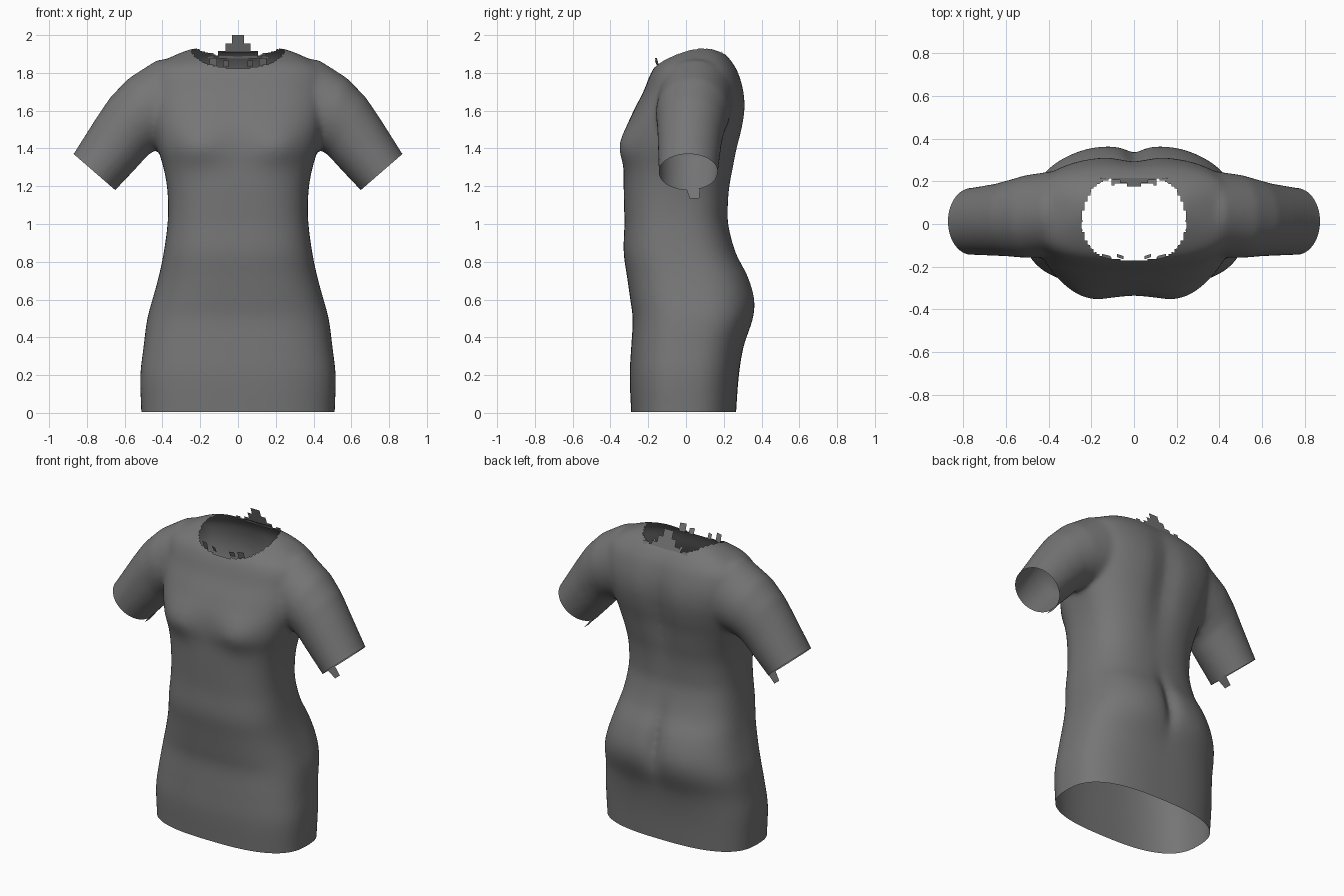
import bpy, bmesh, math
from mathutils import Vector

if "Cube" in bpy.data.objects:
    bpy.data.objects.remove(bpy.data.objects["Cube"])

fabric = bpy.data.materials.new("grey fabric")
fabric.diffuse_color = (0.18, 0.18, 0.18, 1)
fabric.use_nodes = True
fabric.node_tree.nodes["Principled BSDF"].inputs["Base Color"].default_value = fabric.diffuse_color


def gauss(d, w):
    return math.exp(-(d / w) ** 2)


def sample(rows, t):
    """Smooth interpolation of profile rows keyed by their first value."""
    def slope(i):
        a, b = rows[max(i - 1, 0)], rows[min(i + 1, len(rows) - 1)]
        return [(q - p) / (b[0] - a[0]) for p, q in zip(a, b)]
    i = max(k for k in range(len(rows) - 1) if rows[k][0] <= t)
    a, b = rows[i], rows[i + 1]
    h = b[0] - a[0]
    s = (t - a[0]) / h
    return [(2*s**3 - 3*s*s + 1) * p + (s**3 - 2*s*s + s) * h * m
            + (3*s*s - 2*s**3) * q + (s**3 - s*s) * h * n
            for p, q, m, n in zip(a, b, slope(i), slope(i + 1))][1:]


def loft(bm, rings):
    """Closed skin over a list of point rings."""
    vs = [[bm.verts.new(p) for p in r] for r in rings]
    n = len(vs[0])
    for a, b in zip(vs, vs[1:]):
        for i in range(n):
            bm.faces.new((a[i], a[(i+1) % n], b[(i+1) % n], b[i]))
    bm.faces.new(vs[0][::-1])
    bm.faces.new(vs[-1])


# Torso profile: height, half width, front y, back y
TORSO = [(-0.1, .51, -.285, .26), (0, .512, -.29, .265), (.2, .517, -.298, .28),
         (.35, .50, -.29, .305), (.5, .48, -.282, .352), (.6, .453, -.295, .36),
         (.72, .42, -.312, .33), (.85, .393, -.33, .265), (1, .373, -.326, .225),
         (1.1, .37, -.328, .225), (1.2, .376, -.33, .235), (1.3, .395, -.33, .255),
         (1.4, .425, -.333, .275), (1.5, .45, -.318, .30), (1.6, .47, -.277, .315),
         (1.7, .48, -.226, .309), (1.8, .47, -.185, .28), (1.85, .42, -.15, .252),
         (1.9, .32, -.07, .21), (1.93, .24, .0, .16)]


def torso_ring(z, n=96):
    w, f, b = sample(TORSO, z)
    mid, half, e = (f + b) / 2, (b - f) / 2, 2 / 2.7
    ring = []
    for i in range(n):
        a = 2 * math.pi * i / n
        c, s = math.cos(a), math.sin(a)
        x = w * math.copysign(abs(c) ** e, c)
        y = mid + half * math.copysign(abs(s) ** e, s)
        if s < 0:   # bust
            y -= .035 * gauss(abs(x) - .22, .13) * gauss(z - 1.41, .10)
        else:       # seat cleft and spine hollow
            y -= .045 * gauss(x, .045) * gauss(z - .66, .17)
            y -= .03 * gauss(x, .08) * gauss(z - 1.5, .3)
            y += .008 * gauss(abs(x) - .19, .12) * gauss(z - .55, .15)
        ring.append((x, y, z))
    return ring


# Sleeve rings: centre x, y, z, half depth in the arm plane, half depth in y, lean
SLEEVE = [(.18, .06, 1.67, .21, .16, .15), (.36, .05, 1.645, .235, .20, .28),
          (.5, .035, 1.585, .203, .195, .40), (.575, .027, 1.52, .183, .18, .58),
          (.635, .02, 1.44, .17, .17, .72), (.76, .012, 1.275, .147, .157, .85),
          (.83, .01, 1.19, .145, .155, .85)]


def sleeve_rings(side, n=40):
    rings = []
    for x, y, z, r, ry, lean in SLEEVE:
        rings.append([])
        for i in range(n):
            a = side * 2 * math.pi * i / n
            u = r * math.cos(a)
            rings[-1].append((side * (x + u * math.sin(lean)), y + ry * math.sin(a),
                              z + u * math.cos(lean)))
    return rings


# Closed body and sleeves, fused into one skin
bm = bmesh.new()
loft(bm, [torso_ring(-.1 + 2.03 * i / 80) for i in range(81)])
for side in (1, -1):
    loft(bm, sleeve_rings(side))
bmesh.ops.recalc_face_normals(bm, faces=bm.faces)
mesh = bpy.data.meshes.new("dress")
bm.to_mesh(mesh)
dress = bpy.data.objects.new("dress", mesh)
bpy.context.collection.objects.link(dress)
fuse = dress.modifiers.new("fuse", 'REMESH')
fuse.mode, fuse.voxel_size = 'VOXEL', .014
soft = dress.modifiers.new("soften", 'SMOOTH')
soft.factor, soft.iterations = .5, 14
skin = bpy.data.meshes.new_from_object(
    dress.evaluated_get(bpy.context.evaluated_depsgraph_get()))
dress.modifiers.clear()
dress.data = skin

# Open the hem, the cuffs and the neck
bm = bmesh.new()
bm.from_mesh(skin)


def trim(point, normal, keep):
    """Cut away what lies beyond a plane, among the faces picked by keep."""
    faces = [f for f in bm.faces if keep(f.calc_center_median())]
    geom = {g for f in faces for g in (f, *f.edges, *f.verts)}
    bmesh.ops.bisect_plane(bm, geom=list(geom), plane_co=point, plane_no=normal,
                           clear_outer=True)


trim((0, 0, .005), (0, 0, -1), lambda p: p.z < .3)
for side in (1, -1):
    trim((side * .76, 0, 1.275), (side * .65, 0, -.75),
         lambda p: p.x * side > .56 and p.z > .9)


def in_neck(p):
    x, y = abs(p.x), p.y - .02
    back = .20 if .1 < x < .2 else .17      # notches beside the collar
    return p.z > 1.7 and (x / .24) ** 2.7 + abs(y / (back if y > 0 else .19)) ** 2.7 < 1


bmesh.ops.delete(bm, geom=[f for f in bm.faces if in_neck(f.calc_center_median())],
                 context='FACES')
bm.to_mesh(skin)


def strip(name, quads):
    """Thin cloth scraps made of separate four-sided pieces."""
    b = bmesh.new()
    for q in quads:
        b.faces.new([b.verts.new(p) for p in q])
    bmesh.ops.remove_doubles(b, verts=b.verts, dist=.0005)
    me = bpy.data.meshes.new(name)
    b.to_mesh(me)
    o = bpy.data.objects.new(name, me)
    bpy.context.collection.objects.link(o)


# Ragged stepped collar at the back of the neck: inner x, outer x, top z
quads = []
for x0, x1, top in [(0, .033, 2), (.033, .065, 1.955), (.065, .10, 1.915),
                    (.13, .16, 1.905)]:
    for s in (1, -1):
        quads.append([(s * x, .215 - .36 * (z - 1.89), z) for x, z in
                      ((x0, 1.875), (x1, 1.875), (x1, top), (x0, top))])
strip("back_collar", quads)

# Ragged points at the front of the neck
strip("front_collar", [[(s * x0, -.15, 1.83), (s * x1, -.14, 1.83),
                        (s * x1, -.155, top), (s * x0, -.165, top)]
                       for x0, x1, top in ((.05, .08, 1.865), (.11, .15, 1.88))
                       for s in (1, -1)])

# Small loose tab under each cuff
strip("cuff_tabs", [[(s * .645, 0, 1.19), (s * .645, .075, 1.19),
                     (s * .69, .07, 1.135), (s * .69, .02, 1.135)] for s in (1, -1)])

for o in bpy.context.collection.objects:
    o.data.materials.clear()
    o.data.materials.append(fabric)
    for p in o.data.polygons:
        p.use_smooth = True
